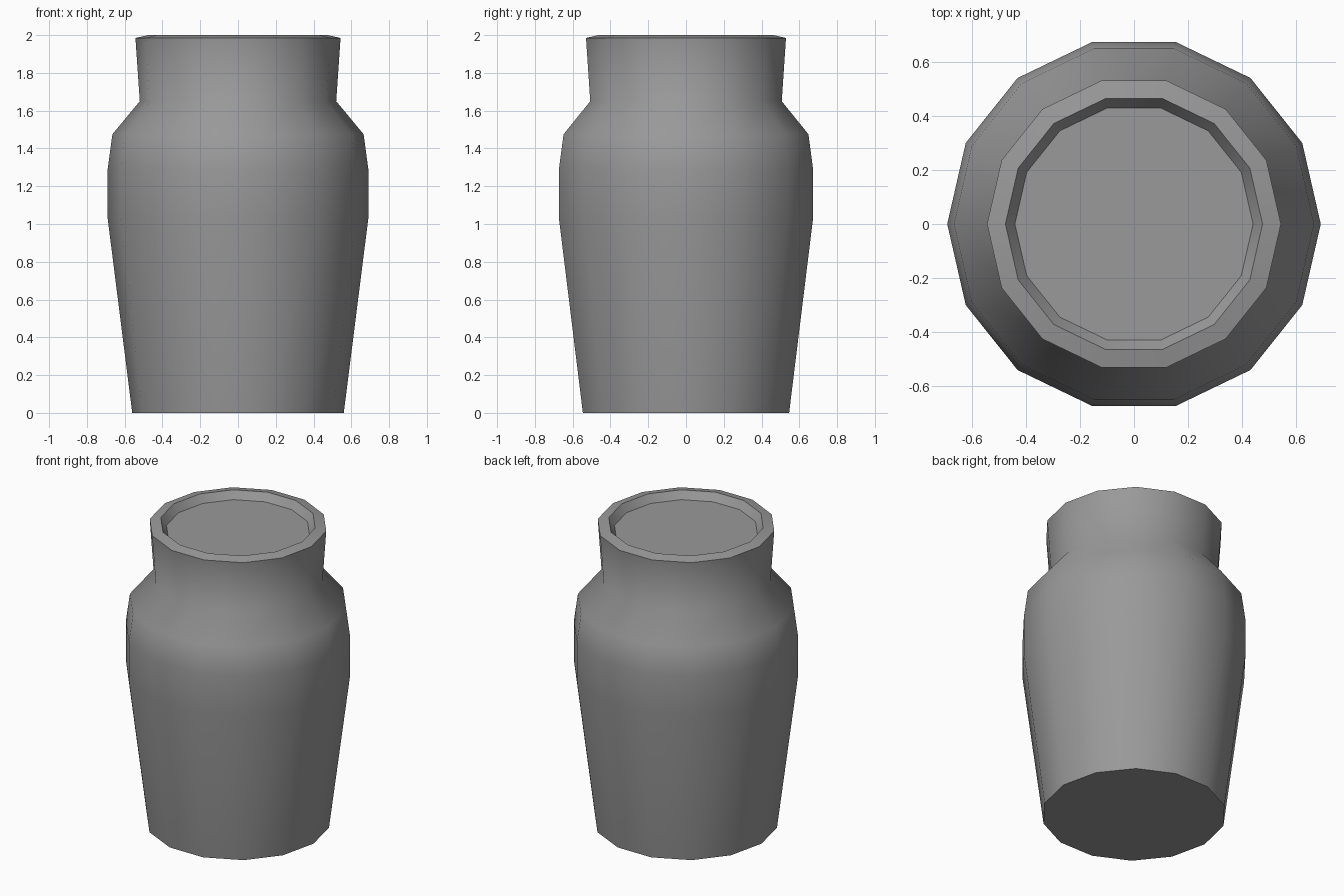
import bpy, bmesh
from math import pi, cos, sin, radians

if "Cube" in bpy.data.objects:
    bpy.data.objects.remove(bpy.data.objects["Cube"])

SIDES = 14

# Profile (radius, height): base, belly, shoulder, neck, lip, recessed top
profile = [(0.56, 0), (0.69, 1.03), (0.69, 1.29), (0.665, 1.475),
           (0.52, 1.65), (0.543, 1.985), (0.475, 2.0), (0.44, 1.95)]

bm = bmesh.new()
rings = [[bm.verts.new((r * cos(2 * pi * i / SIDES), r * sin(2 * pi * i / SIDES), z))
          for i in range(SIDES)] for r, z in profile]

# Jar wall, swept around z
for low, high in zip(rings, rings[1:]):
    for i in range(SIDES):
        j = (i + 1) % SIDES
        bm.faces.new((low[i], low[j], high[j], high[i]))

# Underside and recessed top
bm.faces.new(rings[0][::-1])
bm.faces.new(rings[-1])

mesh = bpy.data.meshes.new("jar")
bm.to_mesh(mesh)
bm.free()
jar = bpy.data.objects.new("jar", mesh)
bpy.context.collection.objects.link(jar)

# Dark grey surface
grey = bpy.data.materials.new("dark_grey")
grey.diffuse_color = (0.32, 0.32, 0.32, 1)
grey.use_nodes = True
grey.node_tree.nodes["Principled BSDF"].inputs["Base Color"].default_value = grey.diffuse_color
mesh.materials.append(grey)

# Smooth body with crisp base and lip edges
bpy.context.view_layer.objects.active = jar
jar.select_set(True)
bpy.ops.object.shade_smooth_by_angle(angle=radians(50))
